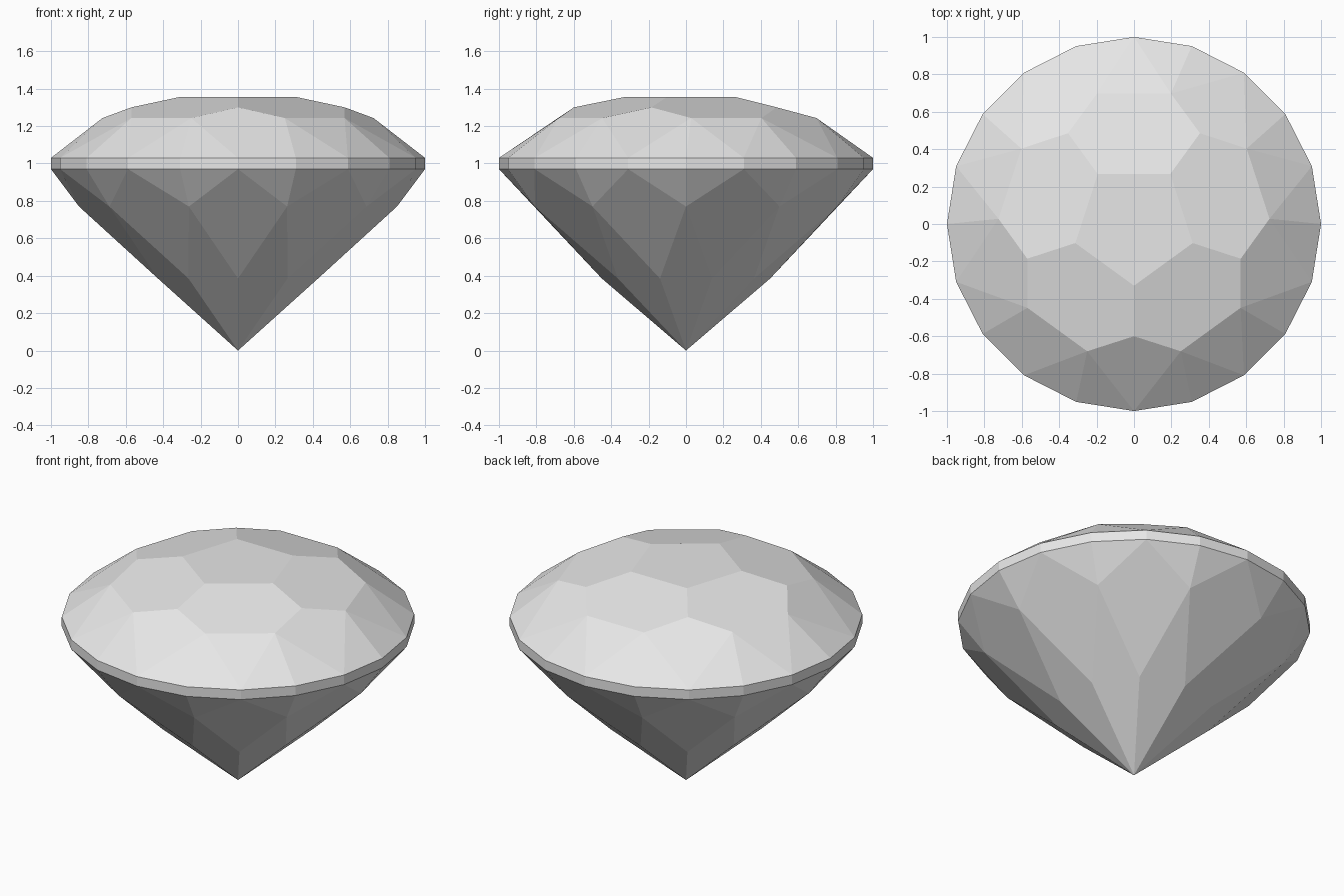
import bpy
import bmesh
from math import radians, cos, sin

old = bpy.data.objects.get("Cube")
if old:
    bpy.data.objects.remove(old, do_unlink=True)

# One pale grey for the whole stone
stone = bpy.data.materials.new("pale_grey_stone")
stone.use_nodes = True
colour = (0.8, 0.8, 0.8, 1)
stone.diffuse_color = colour
stone.node_tree.nodes["Principled BSDF"].inputs["Base Color"].default_value = colour

bm = bmesh.new()


def ring(radius, z, angles):
    return [bm.verts.new((radius * cos(radians(a)), radius * sin(radians(a)), z))
            for a in angles]


def pick(points, i):
    return points[i % len(points)]


# Rings of facet corners, all starting from the front
table = ring(0.33, 1.355, [-90 + 72 * i for i in range(5)])
star = ring(0.60, 1.30, [-90 + 72 * i for i in range(5)])
bezel = ring(0.725, 1.243, [-54 + 72 * i + s * 15.8 for i in range(5) for s in (-1, 1)])
girdle_top = ring(1.0, 1.03, [-90 + 18 * i for i in range(20)])
girdle_low = ring(1.0, 0.97, [-90 + 18 * i for i in range(20)])
upper_pavilion = ring(0.85, 0.77, [-72 + 36 * i for i in range(10)])
lower_pavilion = ring(0.45, 0.385, [-90 + 36 * i for i in range(10)])
culet = bm.verts.new((0, 0, 0))

# Crown: table, five hexagons, five kites and the triangles down to the girdle
bm.faces.new(table)
for i in range(5):
    left, right = bezel[2 * i], bezel[2 * i + 1]
    g = [pick(girdle_top, 4 * i + k) for k in range(5)]
    bm.faces.new((table[i], star[i], left, right, pick(star, i + 1), pick(table, i + 1)))
    bm.faces.new((star[i], pick(bezel, 2 * i - 1), g[0], left))
    bm.faces.new((left, g[2], right))
    for corner, a in ((left, 0), (left, 1), (right, 2), (right, 3)):
        bm.faces.new((corner, g[a], g[a + 1]))

# Girdle band
for i in range(20):
    bm.faces.new((girdle_top[i], girdle_low[i],
                  pick(girdle_low, i + 1), pick(girdle_top, i + 1)))

# Pavilion: kites to the point, diamonds and triangles up to the girdle
for i in range(10):
    up, low = upper_pavilion[i], lower_pavilion[i]
    g = [pick(girdle_low, 2 * i + k) for k in range(3)]
    bm.faces.new((culet, pick(lower_pavilion, i + 1), up, low))
    bm.faces.new((low, up, g[0], pick(upper_pavilion, i - 1)))
    bm.faces.new((up, g[1], g[0]))
    bm.faces.new((up, g[2], g[1]))

bmesh.ops.recalc_face_normals(bm, faces=bm.faces)
mesh = bpy.data.meshes.new("cut_gemstone")
bm.to_mesh(mesh)
bm.free()
mesh.materials.append(stone)
gem = bpy.data.objects.new("cut_gemstone", mesh)
bpy.context.collection.objects.link(gem)
